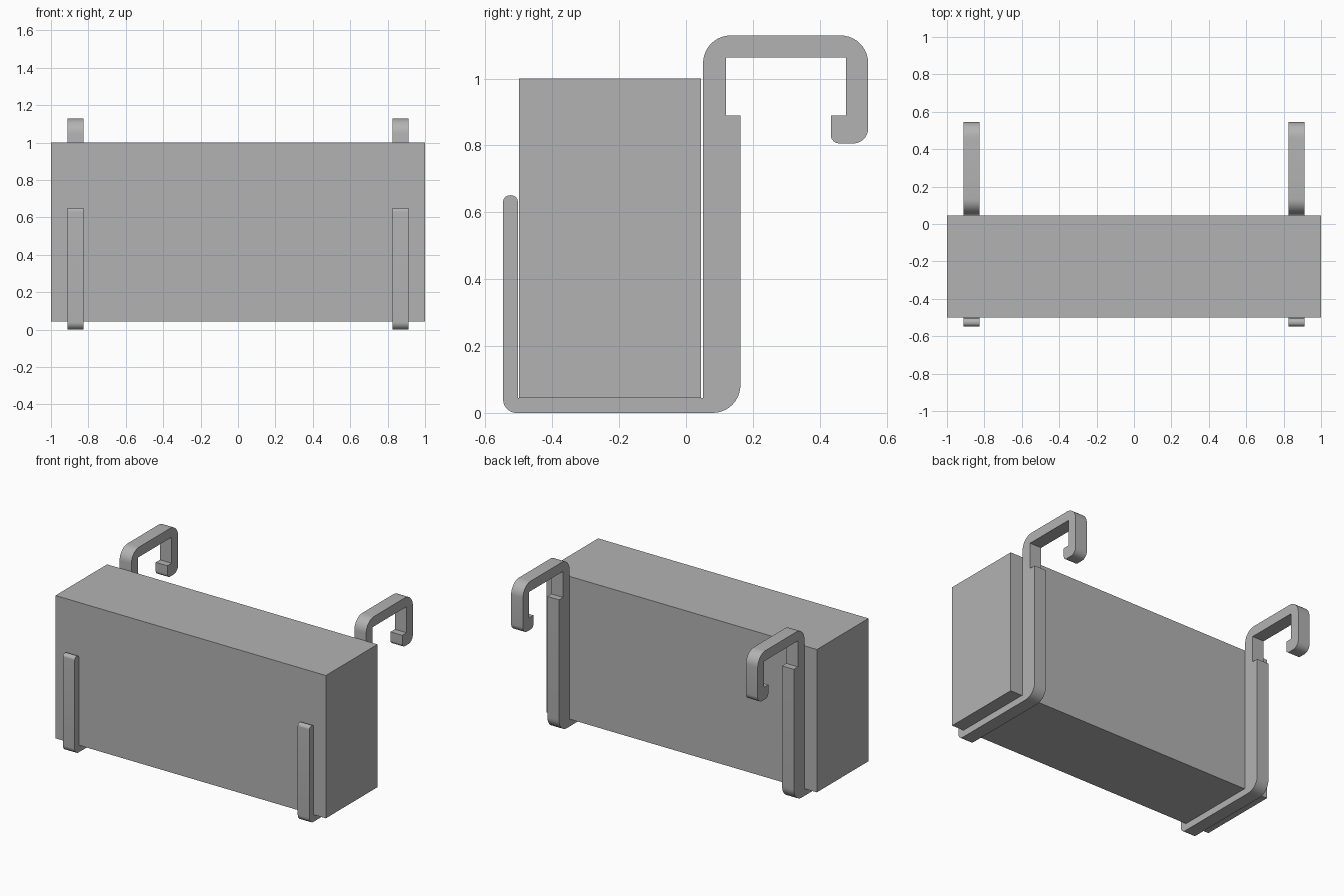
import bpy
import bmesh
import math
from mathutils import Vector

if "Cube" in bpy.data.objects:
    bpy.data.objects.remove(bpy.data.objects["Cube"], do_unlink=True)

# Single plain grey
grey = bpy.data.materials.new("plain_grey")
grey.use_nodes = True
colour = (0.45, 0.45, 0.45, 1)
grey.diffuse_color = colour
grey.node_tree.nodes["Principled BSDF"].inputs["Base Color"].default_value = colour


def rounded(profile, steps=10):
    """Replace each (y, z, radius) right-angle corner by an arc."""
    points = []
    for i, (y, z, r) in enumerate(profile):
        corner = Vector((y, z))
        if r == 0:
            points.append(corner)
            continue
        before = (Vector(profile[i - 1][:2]) - corner).normalized()
        after = (Vector(profile[(i + 1) % len(profile)][:2]) - corner).normalized()
        centre = corner + (before + after) * r
        for k in range(steps + 1):
            a = math.pi / 2 * k / steps
            points.append(centre - after * r * math.cos(a) - before * r * math.sin(a))
    return points


def extrude_x(name, points, x0, x1):
    """Solid from a side profile, extruded along x."""
    bm = bmesh.new()
    face = bm.faces.new([bm.verts.new((x0, p.x, p.y)) for p in points])
    result = bmesh.ops.extrude_face_region(bm, geom=[face])
    moved = [v for v in result["geom"] if isinstance(v, bmesh.types.BMVert)]
    bmesh.ops.translate(bm, verts=moved, vec=(x1 - x0, 0, 0))
    bmesh.ops.recalc_face_normals(bm, faces=bm.faces)
    mesh = bpy.data.meshes.new(name)
    bm.to_mesh(mesh)
    bm.free()
    mesh.materials.append(grey)
    obj = bpy.data.objects.new(name, mesh)
    bpy.context.collection.objects.link(obj)
    bpy.ops.object.select_all(action="DESELECT")
    obj.select_set(True)
    bpy.context.view_layer.objects.active = obj
    bpy.ops.object.shade_smooth_by_angle(angle=math.radians(30))
    return obj


# Solid box carried by the brackets
box = [(-0.5, 0.045, 0), (0.045, 0.045, 0), (0.045, 1.0, 0), (-0.5, 1.0, 0)]
extrude_x("box", rounded(box), -1, 1)

# Bracket outline: front arm, base, thick back post, rail hook with lip
bracket = [
    (-0.547, 0.003, 0.04), (0.163, 0.003, 0.083), (0.163, 0.889, 0),
    (0.12, 0.889, 0), (0.12, 1.063, 0), (0.478, 1.063, 0),
    (0.478, 0.889, 0), (0.433, 0.889, 0), (0.433, 0.806, 0.026),
    (0.545, 0.806, 0.045), (0.545, 1.129, 0.083), (0.051, 1.129, 0.083),
    (0.051, 0.045, 0), (-0.503, 0.045, 0), (-0.503, 0.651, 0.02),
    (-0.547, 0.651, 0.02),
]
bracket = [(y, 0 if z == 0.003 else z, r) for y, z, r in bracket]
for name, x0, x1 in (("left_bracket", 0.825, 0.912), ("right_bracket", -0.912, -0.825)):
    extrude_x(name, rounded(bracket), x0, x1)
